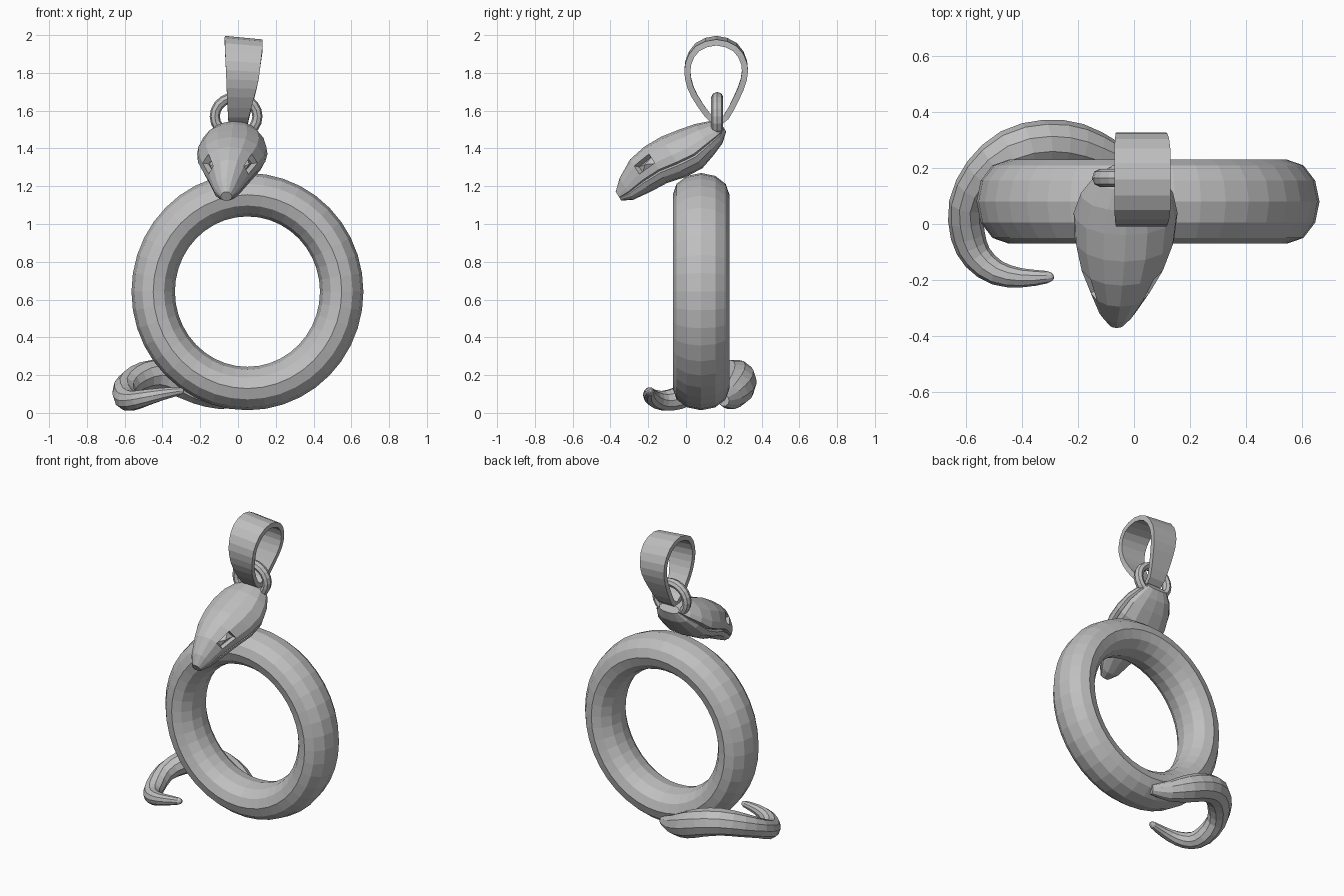
import bpy, bmesh, math
from mathutils import Vector

if "Cube" in bpy.data.objects:
    bpy.data.objects.remove(bpy.data.objects["Cube"])

metal = bpy.data.materials.new("grey metal")
metal.diffuse_color = (0.52, 0.52, 0.52, 1)
metal.use_nodes = True
metal.node_tree.nodes["Principled BSDF"].inputs["Base Color"].default_value = metal.diffuse_color


def loft(name, sections, closed=False, bm_edit=None):
    """Skin a list of equal-length point loops; cap the ends if not closed."""
    bm = bmesh.new()
    rows = [[bm.verts.new(p) for p in s] for s in sections]
    n, m = len(rows[0]), len(rows)
    for i in range(m if closed else m - 1):
        a, b = rows[i], rows[(i + 1) % m]
        for j in range(n):
            bm.faces.new((a[j], a[(j + 1) % n], b[(j + 1) % n], b[j]))
    if not closed:
        bm.faces.new(rows[0])
        bm.faces.new(rows[-1])
    bmesh.ops.recalc_face_normals(bm, faces=bm.faces)
    if bm_edit:
        bm_edit(bm)
    mesh = bpy.data.meshes.new(name)
    bm.to_mesh(mesh)
    bm.free()
    mesh.materials.append(metal)
    obj = bpy.data.objects.new(name, mesh)
    bpy.context.collection.objects.link(obj)
    return obj


def ring(name, centre, rx, rz, tube_r, tube_y, segs, sides):
    """Elliptical torus standing in the xz plane."""
    secs = []
    for i in range(segs):
        a = 2 * math.pi * i / segs
        s = []
        for j in range(sides):
            t = 2 * math.pi * j / sides
            d = tube_r * math.cos(t)
            s.append((centre[0] + (rx + d) * math.cos(a),
                      centre[1] + tube_y * math.sin(t),
                      centre[2] + (rz + d) * math.sin(a)))
        secs.append(s)
    return loft(name, secs, closed=True)


def spline(pts, steps):
    """Catmull-Rom samples through points of any dimension."""
    pts = [Vector(p) for p in pts]
    out = []
    for i in range(len(pts) - 1):
        p0, p1 = pts[max(i - 1, 0)], pts[i]
        p2, p3 = pts[i + 1], pts[min(i + 2, len(pts) - 1)]
        for k in range(steps):
            t = k / steps
            out.append(0.5 * (2 * p1 + (p2 - p0) * t + (2 * p0 - 5 * p1 + 4 * p2 - p3) * t * t
                              + (3 * p1 - p0 - 3 * p2 + p3) * t ** 3))
    return out + [pts[-1]]


# Body hoop and the small connecting loop behind the head
ring("body_hoop", (0.05, 0.08, 0.642), 0.499, 0.513, 0.115, 0.15, 40, 12)
ring("connecting_loop", (-0.01, 0.165, 1.57), 0.113, 0.102, 0.027, 0.032, 20, 8)

# Tail: tapering tube curling round the foot of the hoop (x, y, z, radius)
tail = spline([(0.03, 0.2, 0.065, 0.03), (-0.08, 0.235, 0.08, 0.064), (-0.2, 0.275, 0.125, 0.085),
               (-0.32, 0.285, 0.175, 0.088), (-0.44, 0.255, 0.2, 0.085), (-0.54, 0.175, 0.175, 0.075),
               (-0.6, 0.07, 0.13, 0.063), (-0.595, -0.04, 0.078, 0.062), (-0.56, -0.12, 0.065, 0.054),
               (-0.49, -0.175, 0.08, 0.045), (-0.4, -0.193, 0.1, 0.034), (-0.31, -0.19, 0.115, 0.022),
               (-0.288, -0.188, 0.118, 0.008)], 2)
secs = []
for i, p in enumerate(tail):
    d = (tail[min(i + 1, len(tail) - 1)] - tail[max(i - 1, 0)]).to_3d().normalized()
    side = d.cross(Vector((0, 0, 1))).normalized()
    up = side.cross(d)
    secs.append([p.to_3d() + p[3] * (side * math.cos(t) + up * math.sin(t))
                 for t in (2 * math.pi * j / 10 for j in range(10))])
loft("tail", secs)

# Head: sections along a slanted axis (distance, bottom, top, half width, centre x)
AX, UP = Vector((0, 0.848, 0.53)), Vector((0, -0.53, 0.848))
stations = [(.305, 1.135, 1.19, .03, -.062), (.36, 1.105, 1.24, .066, -.06), (.46, 1.092, 1.295, .108, -.05),
            (.56, 1.085, 1.312, .15, -.042), (.66, 1.06, 1.31, .178, -.034), (.76, 1.052, 1.292, .186, -.03),
            (.85, 1.08, 1.272, .165, -.025), (.92, 1.108, 1.245, .125, -.02), (.97, 1.15, 1.205, .075, -.015)]
# half outline (width, height), with a mouth groove between the lips
half = [(0, 0), (.5, .03), (.85, .16), (.94, .29), (.86, .33), (1, .37),
        (.97, .55), (.76, .8), (.42, .95), (0, 1)]
outline = half + [(-w, h) for w, h in half[-2:0:-1]]
secs = [[Vector((cx + w * hw, 0, 0)) + AX * s + UP * (b + (t - b) * h) for w, h in outline]
        for s, b, t, hw, cx in stations]


def carve_eyes(bm):
    n = len(outline)
    bm.faces.ensure_lookup_table()
    eyes = [bm.faces[2 * n + j] for j in (6, n - 7)]
    bmesh.ops.inset_individual(bm, faces=eyes, thickness=0.012, depth=-0.03)
    # pointed eyeball in each socket
    for f in eyes:
        c, nrm = f.calc_center_median(), f.normal.copy()
        tip = bmesh.ops.poke(bm, faces=[f])["verts"][0]
        tip.co = c + nrm * 0.022


loft("head", secs, bm_edit=carve_eyes)

# Bail: teardrop strap (y, z, left x, right x), widening to the top
strap = spline([(.165, 1.535, -.05, .05), (.115, 1.575, -.052, .058), (.045, 1.68, -.058, .085),
                (.012, 1.77, -.062, .108), (.012, 1.86, -.066, .12), (.06, 1.945, -.07, .13),
                (.16, 1.98, -.07, .13), (.26, 1.945, -.07, .13), (.308, 1.86, -.066, .12),
                (.306, 1.77, -.062, .108), (.268, 1.67, -.058, .085), (.212, 1.565, -.052, .058),
                (.165, 1.535, -.05, .05)], 2)[:-1]
secs = []
for i, p in enumerate(strap):
    q, r = strap[i - 1], strap[(i + 1) % len(strap)]
    t = Vector((r[0] - q[0], r[1] - q[1])).normalized() * 0.016
    y, z = p[0], p[1]
    # outer face leans slightly down towards the right
    secs.append([(x, y + k * -t[1], z + k * t[0] - 0.1 * (x + 0.07) * max(0, (z - 1.6) / 0.4))
                 for x, k in ((p[2], 1), (p[3], 1), (p[3], -1), (p[2], -1))])
loft("bail", secs, closed=True)
